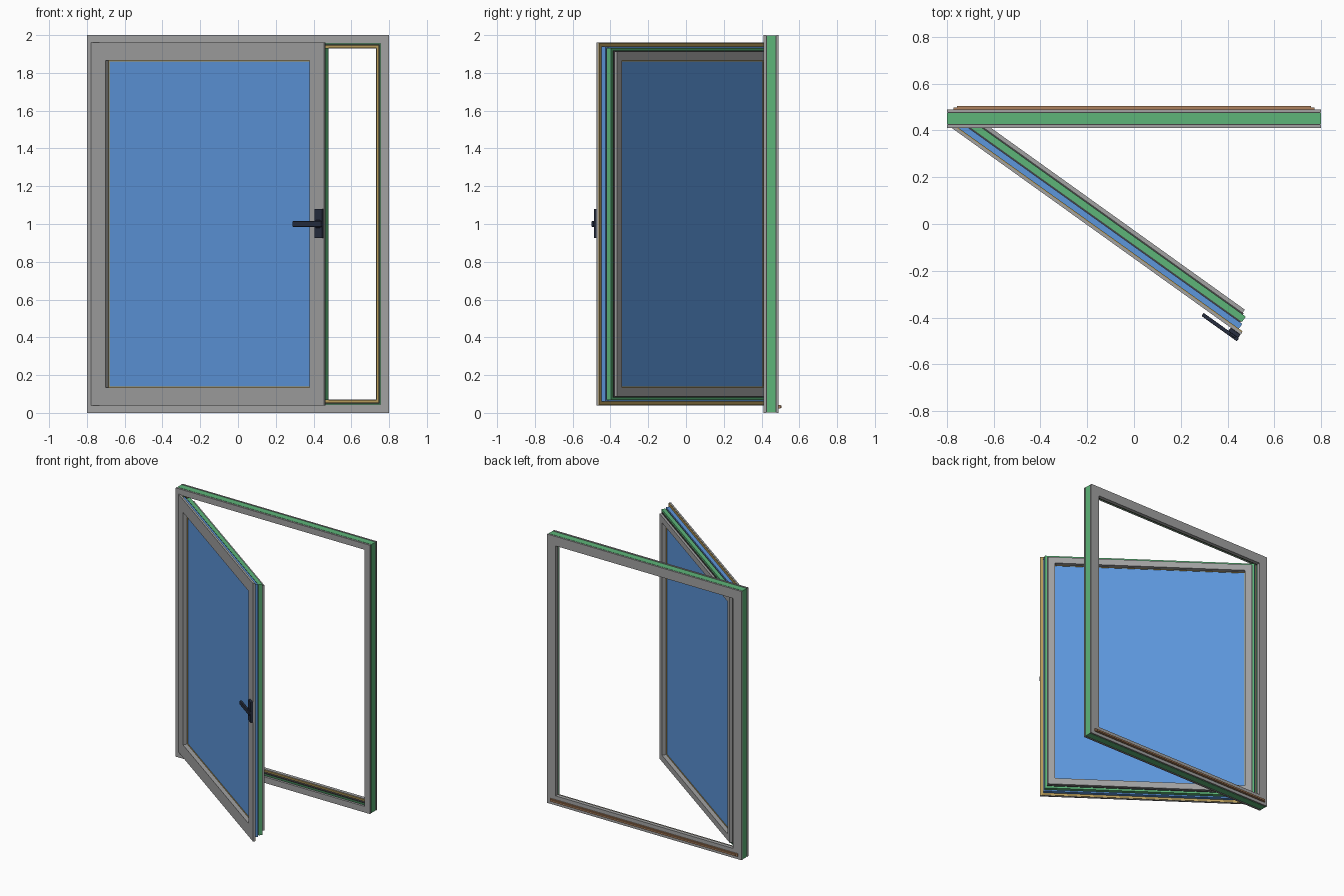
import bpy, bmesh, math
from mathutils import Matrix

cube = bpy.data.objects.get("Cube")
if cube:
    bpy.data.objects.remove(cube, do_unlink=True)


def material(name, r, g, b):
    m = bpy.data.materials.new(name)
    m.use_nodes = True
    m.diffuse_color = (r, g, b, 1)
    m.node_tree.nodes["Principled BSDF"].inputs["Base Color"].default_value = (r, g, b, 1)
    return m


grey = material("profile grey", .36, .36, .36)
green = material("core green", .11, .46, .19)
blue = material("glass blue", .11, .31, .72)
gold = material("gasket gold", .47, .33, .10)
brown = material("drain brown", .42, .22, .11)
dark = material("seal dark grey", .06, .06, .06)
black = material("handle navy", .02, .027, .05)


def finish(name, bm, mat, place, bevel=0):
    bmesh.ops.recalc_face_normals(bm, faces=bm.faces)
    mesh = bpy.data.meshes.new(name)
    bm.to_mesh(mesh)
    bm.free()
    mesh.materials.append(mat)
    ob = bpy.data.objects.new(name, mesh)
    ob.matrix_world = place
    bpy.context.collection.objects.link(ob)
    if bevel:
        mod = ob.modifiers.new("soft edge", 'BEVEL')
        mod.width = bevel
        mod.segments = 2
    return ob


def box(name, x, y, z, mat, place=Matrix(), bevel=0):
    """Box from (low, high) pairs on each axis."""
    bm = bmesh.new()
    bmesh.ops.create_cube(bm, size=1)
    for v in bm.verts:
        for axis, (lo, hi) in enumerate((x, y, z)):
            v.co[axis] = lo if v.co[axis] < 0 else hi
    return finish(name, bm, mat, place, bevel)


def ring(name, rect, outer, inner, y, mat, place=Matrix()):
    """Mitred rectangular ring between two insets of a rectangle."""
    x0, x1, z0, z1 = rect
    bm = bmesh.new()
    loops = []
    for inset, depth in ((outer, y[0]), (inner, y[0]), (inner, y[1]), (outer, y[1])):
        a, b, c, d = x0 + inset, x1 - inset, z0 + inset, z1 - inset
        loops.append([bm.verts.new((px, depth, pz))
                      for px, pz in ((a, c), (b, c), (b, d), (a, d))])
    for i in range(4):
        p, q = loops[i], loops[(i + 1) % 4]
        for j in range(4):
            k = (j + 1) % 4
            bm.faces.new((p[j], p[k], q[k], q[j]))
    return finish(name, bm, mat, place)


# Fixed outer frame: inset from, inset to, depth range
FRAME = (-.8, .8, 0, 2)
for name, a, b, y, mat in (
        ("frame_front_flange", 0, .045, (.41, .423), grey),
        ("frame_front_seal", .003, .045, (.423, .428), dark),
        ("frame_core", .001, .05, (.428, .475), green),
        ("frame_inner_seal", .05, .056, (.44, .457), dark),
        ("frame_gasket", .05, .067, (.457, .465), gold),
        ("frame_rear_lip", .05, .07, (.465, .48), grey),
        ("frame_rear_seal", .003, .05, (.475, .48), dark),
        ("frame_rear_flange", 0, .07, (.48, .49), grey)):
    ring(name, FRAME, a, b, y, mat)

# Drain strip low on the outside
box("drain_strip", (-.772, .772), (.49, .499), (.022, .042), brown)
box("drain_strip_lip", (-.757, .757), (.499, .505), (.026, .038), brown)

# Open sash, built from its hinge edge along local x
L = 1.52
SASH = (0, L, .04, 1.96)
swing = Matrix.Translation((-.78, .411, 0)) @ Matrix.Rotation(math.radians(-35.6), 4, 'Z')
for name, a, b, y, mat in (
        ("sash_front_flange", 0, .095, (0, .012), grey),
        ("sash_overlap_gasket", .003, .02, (.012, .017), gold),
        ("sash_bead", .022, .095, (.012, .031), grey),
        ("sash_front_gasket", .08, .099, (.031, .035), gold),
        ("sash_chamber", .021, .09, (.017, .042), blue),
        ("sash_core_seal", .032, .09, (.042, .048), dark),
        ("sash_core", .027, .09, (.048, .076), green),
        ("sash_rear_seal", .042, .09, (.076, .082), dark),
        ("sash_rear_gasket", .08, .099, (.063, .067), gold),
        ("sash_rear_bead", .06, .095, (.067, .082), grey),
        ("sash_rear_flange", .048, .095, (.082, .098), grey)):
    ring(name, SASH, a, b, y, mat, swing)
box("glass_pane", (.085, L - .085), (.035, .063), (.125, 1.875), blue, swing)

# Handle: plate, spindle and lever
box("handle_plate", (L - .052, L - .001), (-.018, 0), (.925, 1.08), black, swing, .003)
box("handle_spindle", (L - .04, L - .012), (-.026, -.015), (.98, 1.02), black, swing, .003)
box("handle_lever", (L - .183, L + .003), (-.032, -.016), (.985, 1.015), black, swing, .003)
